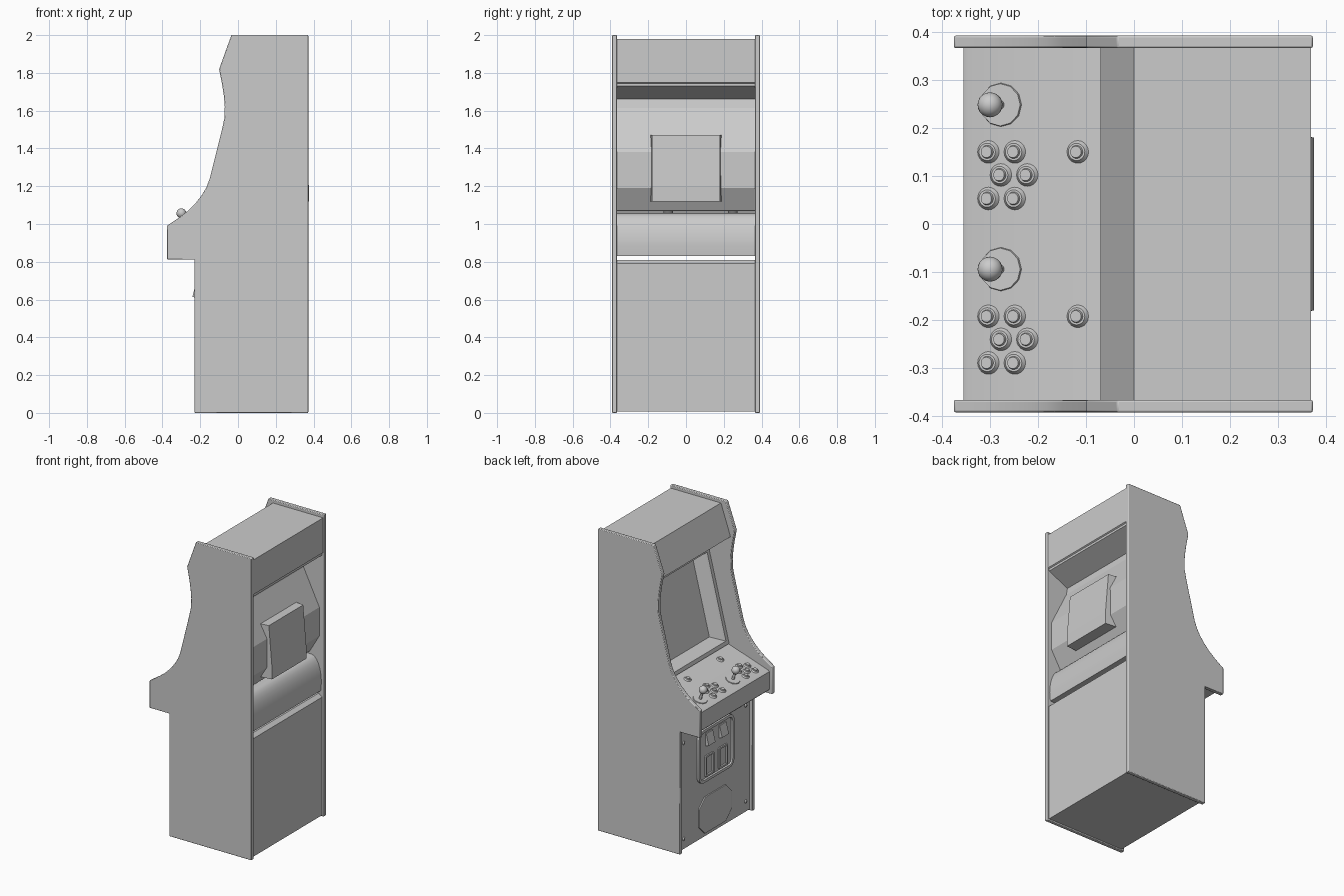
import bpy, bmesh, math
from mathutils import Vector, Matrix

if "Cube" in bpy.data.objects:
    bpy.data.objects.remove(bpy.data.objects["Cube"])


def finish(name, bm, bevel=0.0, smooth=None):
    bmesh.ops.recalc_face_normals(bm, faces=bm.faces)
    me = bpy.data.meshes.new(name)
    bm.to_mesh(me)
    bm.free()
    ob = bpy.data.objects.new(name, me)
    bpy.context.collection.objects.link(ob)
    if bevel:
        m = ob.modifiers.new("bevel", 'BEVEL')
        m.width, m.segments, m.limit_method = bevel, 2, 'ANGLE'
    if smooth:
        bpy.ops.object.select_all(action='DESELECT')
        ob.select_set(True)
        bpy.context.view_layer.objects.active = ob
        bpy.ops.object.shade_smooth_by_angle(angle=math.radians(smooth))
    return ob


def extrude(points, offset):
    """Solid made by sweeping a closed outline along an offset."""
    bm = bmesh.new()
    face = bm.faces.new([bm.verts.new(p) for p in points])
    r = bmesh.ops.extrude_face_region(bm, geom=[face])
    vs = [g for g in r["geom"] if isinstance(g, bmesh.types.BMVert)]
    bmesh.ops.translate(bm, vec=Vector(offset), verts=vs)
    bmesh.ops.recalc_face_normals(bm, faces=bm.faces)
    return bm


def prism(xz, y0, y1):
    return extrude([(x, y0, z) for x, z in xz], (0, y1 - y0, 0))


def front_inset(bm, steps):
    """Inset the biggest front-facing (-x) face, once per (thickness, depth)."""
    bm.normal_update()
    f = max((f for f in bm.faces if f.normal.x < -0.8), key=lambda f: f.calc_area())
    for t, d in steps:
        bmesh.ops.inset_region(bm, faces=[f], thickness=t, depth=d)


def plate(y, z, hw, hh, c, x0, x1, n=1):
    """Plate on the front panel with corners cut (n=1) or rounded."""
    pts = []
    for k, (sy, sz) in enumerate([(1, 1), (-1, 1), (-1, -1), (1, -1)]):
        for i in range(n + 1):
            a = math.pi / 2 * (k + i / n)
            pts.append((x0, y + sy * (hw - c) + c * math.cos(a),
                        z + sz * (hh - c) + c * math.sin(a)))
    return extrude(pts, (x1 - x0, 0, 0))


W = 0.366  # inner half width

# Side panels
side = [(0.372, 0), (0.372, 2), (-0.035, 2), (-0.1, 1.82), (-0.086, 1.75), (-0.075, 1.68),
        (-0.07, 1.62), (-0.072, 1.56), (-0.085, 1.5), (-0.15, 1.24), (-0.167, 1.195),
        (-0.19, 1.155), (-0.225, 1.11), (-0.265, 1.07), (-0.31, 1.035), (-0.375, 0.992),
        (-0.375, 0.812), (-0.23, 0.812), (-0.23, 0)]
for label, y0, y1 in (("left", W, 0.392), ("right", -0.392, -W)):
    finish(label + "_side_panel", prism(side, y0, y1), bevel=0.004, smooth=25)

# Lower cabinet
finish("lower_cabinet", prism([(-0.21, 0.008), (-0.21, 0.79), (-0.19, 0.81), (0.335, 0.81),
                               (0.36, 0.79), (0.36, 0.008)], -W, W))

# Marquee box with the sloped roof underside at the back
finish("marquee_box", prism([(-0.07, 1.775), (0, 1.98), (0.368, 1.98), (0.368, 1.75), (0.36, 1.745),
                             (0.36, 1.73), (0.21, 1.66), (0.09, 1.66)], -W, W))

# Monitor bay with recessed screen at the front
bay = prism([(0.09, 1.665), (0.215, 1.665), (0.225, 1.615), (0.34, 1.38), (0.34, 1.19),
             (0.27, 1.072), (-0.06, 1.065)], -W, W)
front_inset(bay, [(0.035, 0), (0.006, -0.012), (0.05, -0.075)])
finish("monitor_bay", bay)

# Monitor rear housing, narrower at its outer face
box = prism([(0.2, 1.12), (0.375, 1.12), (0.375, 1.2), (0.352, 1.47), (0.2, 1.47)], -0.2, 0.2)
for v in box.verts:
    if v.co.x > 0.3:
        v.co.y *= 0.9
finish("monitor_rear_housing", box)

# Control deck with a rounded back
deck = [(-0.345, 0.83), (-0.355, 0.84), (-0.355, 0.958), (-0.345, 0.966), (-0.06, 1.06), (0.28, 1.055)]
for i in range(1, 9):
    a = math.pi / 2 * i / 8
    deck.append((0.28 + 0.075 * math.sin(a), 0.885 + 0.17 * math.cos(a)))
deck.append((0.35, 0.83))
finish("control_deck", prism(deck, -W, W), smooth=25)

# Controls standing on the sloped deck
TILT = math.atan2(0.094, 0.285)


def on_deck(x, y):
    z = 0.966 + (x + 0.345) * math.tan(TILT)
    return Matrix.Translation((x, y, z)) @ Matrix.Rotation(-TILT, 4, 'Y')


def cone(bm, m, r1, r2, z0, z1, n):
    bmesh.ops.create_cone(bm, cap_ends=True, segments=n, radius1=r1, radius2=r2, depth=z1 - z0,
                          matrix=m @ Matrix.Translation((0, 0, (z0 + z1) / 2)))


buttons = [(-0.303, 0.15), (-0.248, 0.15), (-0.277, 0.102), (-0.222, 0.102),
           (-0.303, 0.053), (-0.248, 0.053), (-0.117, 0.15)]
for p, dy in (("player_one", 0), ("player_two", -0.342)):
    for i, (x, y) in enumerate(buttons):
        bm = bmesh.new()
        m = on_deck(x, y + dy)
        cone(bm, m, 0.025, 0.018, -0.002, 0.008, 20)
        cone(bm, m, 0.014, 0.012, 0.007, 0.014, 20)
        finish(f"{p}_button_{i + 1}", bm, smooth=30)
    m = on_deck(-0.277, 0.248 + dy)
    bm = bmesh.new()
    cone(bm, m, 0.046, 0.044, -0.002, 0.005, 12)
    finish(p + "_joystick_base", bm)
    bm = bmesh.new()
    cone(bm, m, 0.009, 0.009, 0, 0.06, 12)
    bmesh.ops.create_uvsphere(bm, u_segments=20, v_segments=12, radius=0.026,
                              matrix=m @ Matrix.Translation((0, 0, 0.072)))
    finish(p + "_joystick", bm, smooth=40)

# Coin door with raised rim
door = plate(0, 0.55, 0.185, 0.175, 0.05, -0.205, -0.226, 4)
front_inset(door, [(0.018, 0), (0.004, -0.009)])
finish("coin_door", door, smooth=25)
for s, label in ((1, "left"), (-1, "right")):
    # Wedge-shaped coin slots above framed return flaps
    finish(label + "_coin_slot", prism([(-0.21, 0.695), (-0.222, 0.69), (-0.241, 0.615), (-0.21, 0.605)],
                                       s * 0.07 - 0.035, s * 0.07 + 0.035))
    flap = plate(s * 0.07, 0.475, 0.045, 0.07, 0.006, -0.21, -0.226)
    front_inset(flap, [(0.012, 0), (0.004, -0.01)])
    finish(label + "_coin_return", flap)

# Lower access plate and panel bolts
finish("access_plate", plate(0, 0.15, 0.17, 0.12, 0.06, -0.205, -0.218), bevel=0.003)
for y in (-0.325, 0.325):
    for z in (0.075, 0.71):
        bm = bmesh.new()
        m = Matrix.Translation((-0.209, y, z)) @ Matrix.Rotation(-math.pi / 2, 4, 'Y')
        cone(bm, m, 0.013, 0.007, 0, 0.008, 12)
        finish("panel_bolt", bm, smooth=30)
